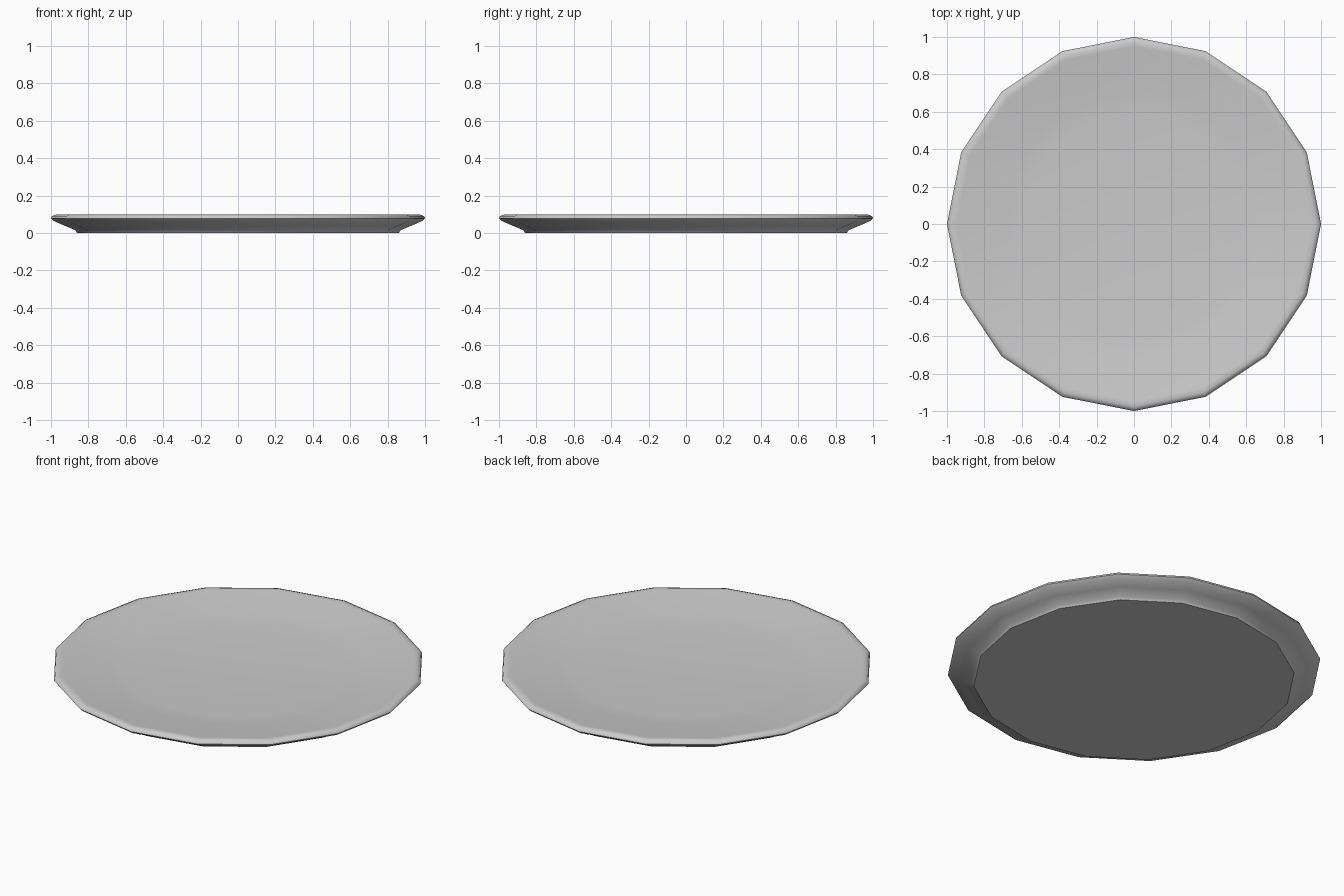
import bpy, bmesh, math

if "Cube" in bpy.data.objects:
    bpy.data.objects.remove(bpy.data.objects["Cube"])

SIDES = 16

# Plate cross-section (radius, height): underside, foot, flared wall, rounded rim, dished top
PROFILE = [(0.86, 0.0), (0.87, 0.015), (0.93, 0.04), (0.985, 0.064), (1.0, 0.078),
           (0.995, 0.09), (0.975, 0.098), (0.95, 0.095), (0.70, 0.063), (0.60, 0.056)]


def lathe(name, profile, sides):
    bm = bmesh.new()
    rings = []
    for r, z in profile:
        rings.append([bm.verts.new((r * math.cos(2 * math.pi * i / sides),
                                    r * math.sin(2 * math.pi * i / sides), z))
                      for i in range(sides)])
    for a, b in zip(rings, rings[1:]):
        for i in range(sides):
            j = (i + 1) % sides
            bm.faces.new((a[i], a[j], b[j], b[i]))
    # Flat underside and flat centre
    bm.faces.new(rings[0][::-1])
    bm.faces.new(rings[-1])
    mesh = bpy.data.meshes.new(name)
    bm.to_mesh(mesh)
    bm.free()
    obj = bpy.data.objects.new(name, mesh)
    bpy.context.collection.objects.link(obj)
    return obj


plate = lathe("plate", PROFILE, SIDES)
bpy.context.view_layer.objects.active = plate
plate.select_set(True)
bpy.ops.object.shade_smooth_by_angle(angle=math.radians(50))
